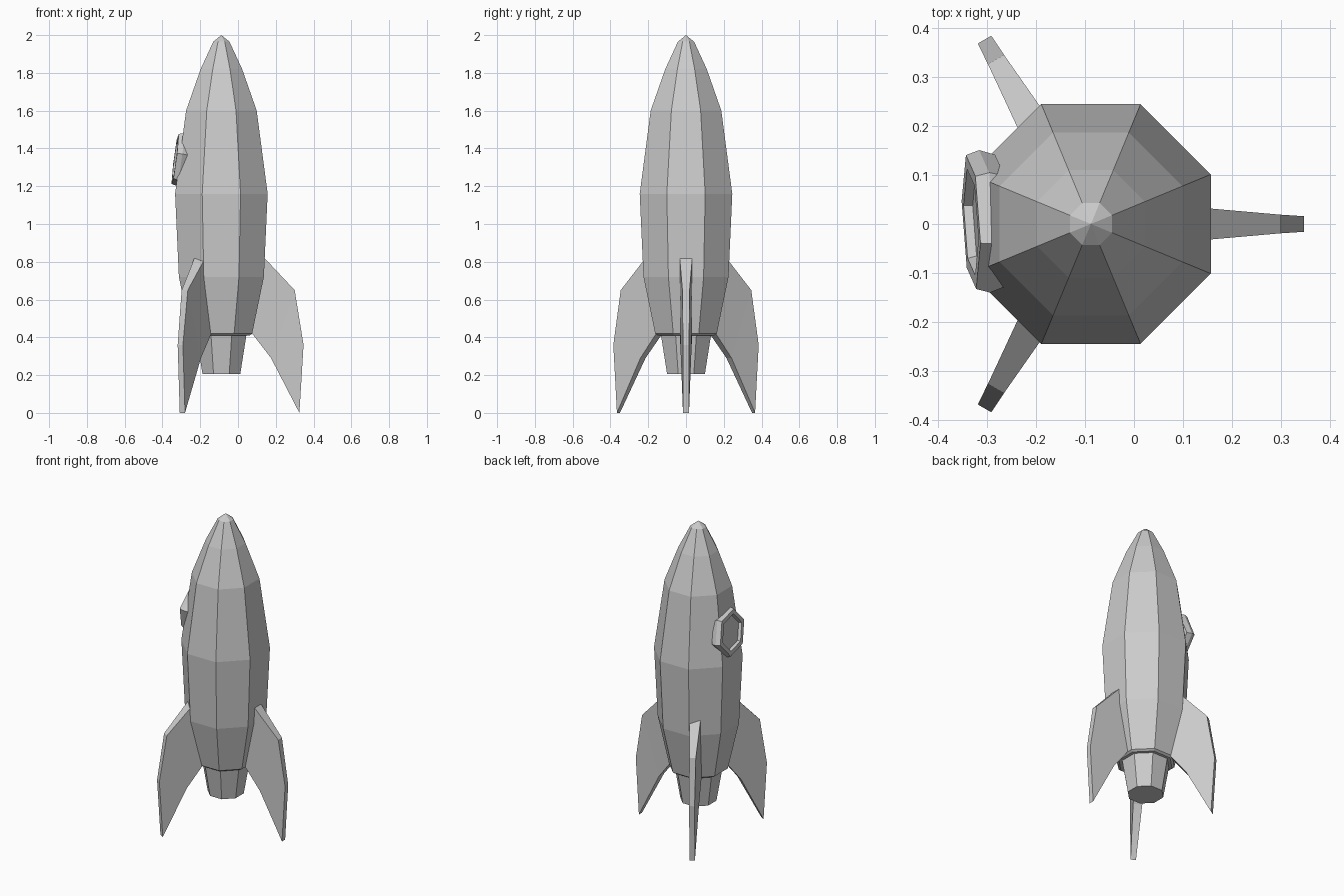
import bpy, bmesh, math
from mathutils import Matrix, Vector

if "Cube" in bpy.data.objects:
    bpy.data.objects.remove(bpy.data.objects["Cube"])

AXIS_X = -0.088  # rocket axis


def make_object(name, bm, matrix):
    bmesh.ops.recalc_face_normals(bm, faces=bm.faces)
    mesh = bpy.data.meshes.new(name)
    bm.to_mesh(mesh)
    bm.free()
    obj = bpy.data.objects.new(name, mesh)
    obj.matrix_world = matrix
    bpy.context.collection.objects.link(obj)
    return obj


def lathe(name, profile, sides, start, matrix):
    """Flat-faced solid of revolution from (radius, height) points, capped at both ends."""
    bm = bmesh.new()
    rings = []
    for r, z in profile:
        if r == 0:
            rings.append([bm.verts.new((0, 0, z))] * sides)
            continue
        angles = [start + math.tau * i / sides for i in range(sides)]
        rings.append([bm.verts.new((r * math.cos(a), r * math.sin(a), z)) for a in angles])
    for low, high in zip(rings, rings[1:]):
        for i in range(sides):
            j = (i + 1) % sides
            bm.faces.new(list(dict.fromkeys((low[i], low[j], high[j], high[i]))))
    for ring in (rings[0], rings[-1]):
        if ring[0] is not ring[1]:
            bm.faces.new(ring)
    return make_object(name, bm, matrix)


def octagon(profile):
    """Turn flat-to-centre distances into corner radii."""
    return [(d / math.cos(math.pi / 8), z) for d, z in profile]


centre = Matrix.Translation((AXIS_X, 0, 0))

# Hull, from the tail rim to the nose
lathe("hull", octagon([(0.15, 0.41), (0.163, 0.42), (0.225, 0.72), (0.245, 1.16),
                       (0.187, 1.6), (0.11, 1.82), (0.043, 1.965), (0, 2.0)]),
      8, math.pi / 8, centre)

# Engine nozzle
lathe("nozzle", octagon([(0.1, 0.205), (0.133, 0.415)]), 8, math.pi / 8, centre)

# Three tapered fins: (radius, height, half thickness)
FIN = [(0.13, 0.80, 0.033), (0.228, 0.82, 0.033), (0.388, 0.65, 0.019), (0.435, 0.36, 0.016),
       (0.413, 0.0, 0.016), (0.263, 0.29, 0.027), (0.163, 0.42, 0.033), (0.13, 0.45, 0.033)]
for n in range(3):
    bm = bmesh.new()
    left = [bm.verts.new((r, t, z)) for r, z, t in FIN]
    right = [bm.verts.new((r, -t, z)) for r, z, t in FIN]
    for i in range(len(FIN)):
        j = (i + 1) % len(FIN)
        bm.faces.new((left[i], left[j], right[j], right[i]))
    # side skins split into strips, keeping each strip convex
    for side in (left, right):
        for strip in ((0, 1, 6, 7), (1, 2, 5, 6), (2, 3, 4, 5)):
            bm.faces.new([side[k] for k in strip])
    make_object(f"fin_{n + 1}", bm, centre @ Matrix.Rotation(math.tau * n / 3, 4, 'Z'))

# Six-sided porthole leaning with the hull, facing -x
normal = Vector((-1, -0.05, 0.13)).normalized()
across = Vector((0, 1, 0))
across = (across - normal * across.dot(normal)).normalized()
down = normal.cross(across)
pose = Matrix((across, down, normal)).transposed().to_4x4()
pose.translation = (-0.333, 0.004, 1.345)
lathe("porthole", [(0.138, -0.06), (0.149, -0.028), (0.140, 0), (0.111, 0),
                   (0.105, -0.018), (0, -0.018)], 6, math.radians(12), pose)
